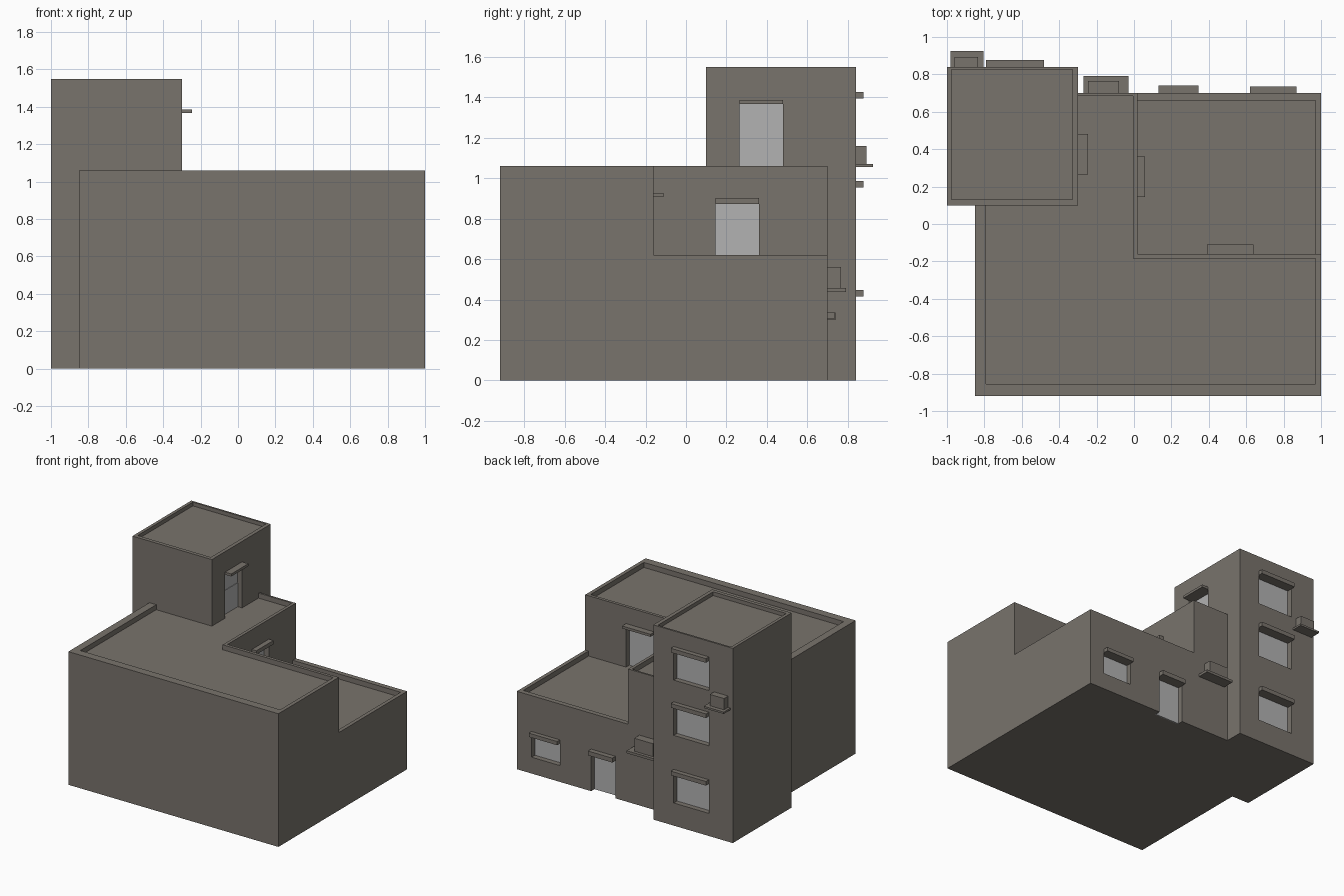
import bpy
from mathutils import Vector

cube = bpy.data.objects.get("Cube")
if cube:
    bpy.data.objects.remove(cube, do_unlink=True)


def material(name, rgb):
    m = bpy.data.materials.new(name)
    m.use_nodes = True
    colour = (*rgb, 1)
    m.diffuse_color = colour
    m.node_tree.nodes["Principled BSDF"].inputs["Base Color"].default_value = colour
    return m


WALL = material("warm grey plaster", (0.19, 0.172, 0.15))
GLASS = material("pale grey glass", (0.445, 0.445, 0.445))
DEPTH = 0.05   # window and door recess
PANE = 0.008   # glass thickness


def box(name, lo, hi, mat=WALL):
    """Axis-aligned box between two corners."""
    lo, hi = Vector(lo), Vector(hi)
    bpy.ops.mesh.primitive_cube_add(size=1)
    ob = bpy.context.object
    ob.name = name
    for v in ob.data.vertices:
        v.co = [(l + h) / 2 + c * (h - l) for c, l, h in zip(v.co, lo, hi)]
    ob.data.materials.append(mat)
    return ob


def combine(target, tool, operation):
    mod = target.modifiers.new("shape", "BOOLEAN")
    mod.object, mod.operation, mod.solver = tool, operation, "EXACT"
    bpy.context.view_layer.objects.active = target
    bpy.ops.object.modifier_apply(modifier=mod.name)
    bpy.data.objects.remove(tool, do_unlink=True)


def cut(target, lo, hi):
    combine(target, box("cutter", lo, hi), "DIFFERENCE")


# Main block: stepped terrace and sunken roofs behind parapets
house = box("house_walls", (-0.85, -0.92, 0), (1, 0.7, 1.06))
cut(house, (0.02, -0.16, 0.62), (1.2, 0.9, 1.3))
cut(house, (0.02, -0.16, 0.58), (0.97, 0.66, 0.8))
cut(house, (-0.79, -0.855, 1.02), (-0.005, 0.685, 1.3))
cut(house, (-0.1, -0.855, 1.02), (0.97, -0.185, 1.3))

# Corner tower with its own parapet
tower = box("tower", (-1, 0.1, 0), (-0.3, 0.84, 1.55))
cut(tower, (-0.975, 0.13, 1.52), (-0.33, 0.825, 1.7))
combine(house, tower, "UNION")


def opening(name, axis, face, span, zs, hood_span, hood_z, reach):
    """Recessed glazed opening with a hood, on a wall facing +x or +y."""
    def corners(out, along, z):
        pts = []
        for o, a, h in zip(out, along, z):
            pts.append((o, a, h) if axis == "x" else (a, o, h))
        return pts
    floor = zs[0] - (0.1 if zs[0] == 0 else 0)
    cut(house, *corners((face - DEPTH, face + 0.1), span, (floor, zs[1])))
    box(name + "_glass", *corners((face - DEPTH - 0.001, face - DEPTH + PANE), span, zs), GLASS)
    box(name + "_hood", *corners((face, face + reach), hood_span, hood_z))


# Tower rear windows, one per storey
for storey, top in zip(("lower", "middle", "upper"), (0.415, 0.953, 1.393)):
    opening(storey + "_tower_window", "y", 0.84, (-0.79, -0.48), (top - 0.235, top),
            (-0.79, -0.48), (top, top + 0.033), 0.037)

# Ground floor rear window and door
opening("rear_window", "y", 0.7, (0.62, 0.87), (0.13, 0.305), (0.62, 0.87), (0.305, 0.335), 0.035)
opening("rear_door", "y", 0.7, (0.13, 0.345), (0, 0.3), (0.13, 0.345), (0.3, 0.335), 0.04)

# Doors onto the terrace and the main roof
opening("terrace_side_door", "x", 0.02, (0.145, 0.36), (0.58, 0.873), (0.145, 0.36), (0.873, 0.903), 0.04)
opening("terrace_end_door", "y", -0.16, (0.39, 0.64), (0.58, 0.907), (0.39, 0.64), (0.907, 0.927), 0.05)
opening("roof_door", "x", -0.3, (0.265, 0.48), (1.02, 1.367), (0.265, 0.48), (1.367, 1.387), 0.055)
box("roof_door_lower_panel", (-0.345, 0.265, 1.02), (-0.338, 0.48, 1.21), GLASS)

# Cooling units on wall shelves
box("tower_unit_shelf", (-0.98, 0.84, 1.055), (-0.805, 0.925, 1.07))
box("tower_unit", (-0.96, 0.84, 1.07), (-0.835, 0.893, 1.16))
box("rear_unit_shelf", (-0.27, 0.7, 0.437), (-0.03, 0.79, 0.457))
box("rear_unit", (-0.245, 0.7, 0.457), (-0.08, 0.765, 0.56))
